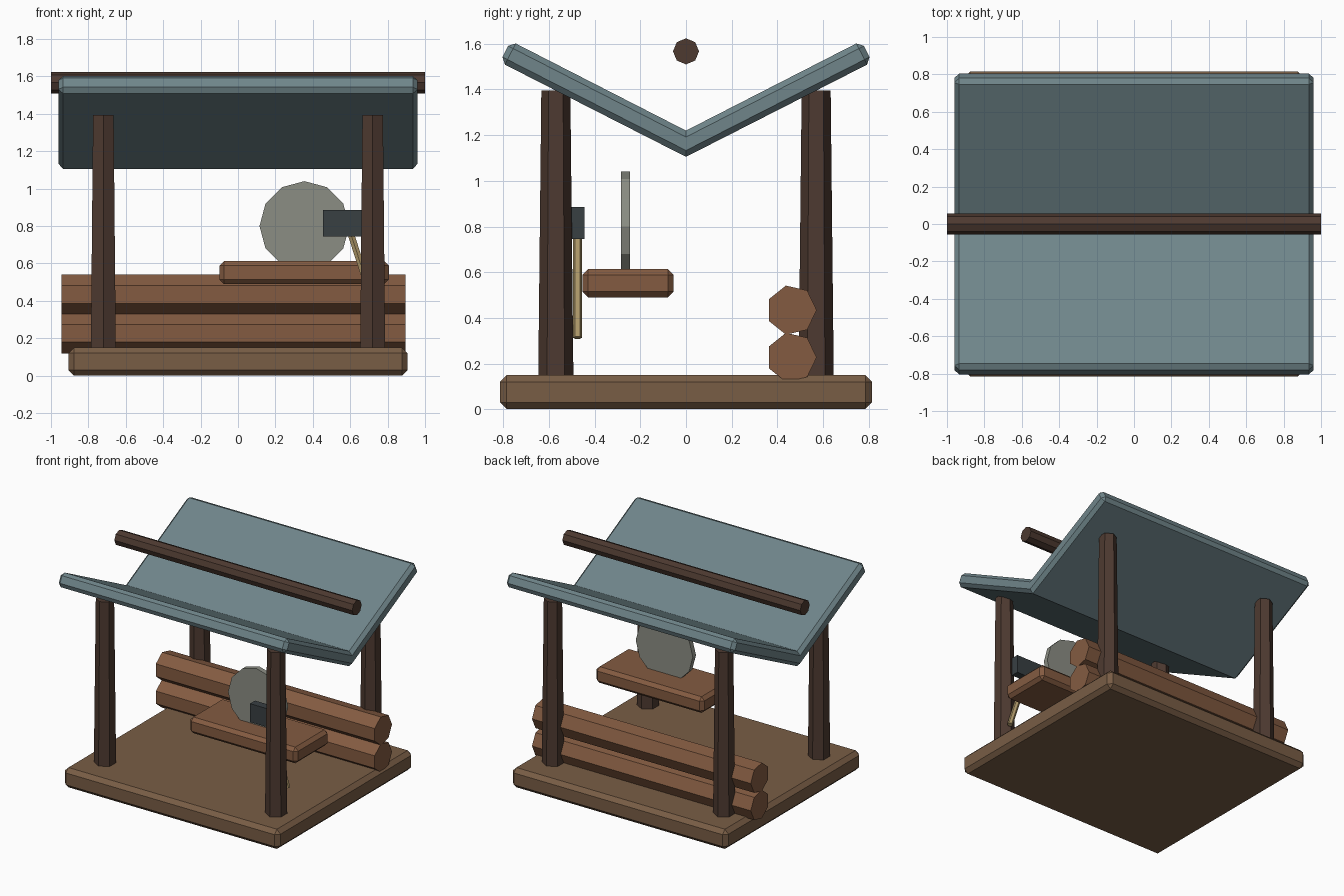
import bpy, bmesh, math
from mathutils import Vector

if "Cube" in bpy.data.objects:
    bpy.data.objects.remove(bpy.data.objects["Cube"])


def material(name, r, g, b):
    m = bpy.data.materials.new(name)
    m.diffuse_color = (r, g, b, 1)
    m.use_nodes = True
    m.node_tree.nodes["Principled BSDF"].inputs["Base Color"].default_value = m.diffuse_color
    return m


PLANK = material("plank_wood", 0.19, 0.11, 0.06)
LOG = material("log_wood", 0.23, 0.105, 0.053)
DARK = material("dark_timber", 0.075, 0.042, 0.03)
SLATE = material("slate_roof", 0.16, 0.235, 0.255)
STONE = material("grey_stone", 0.26, 0.27, 0.23)
IRON = material("iron", 0.04, 0.05, 0.055)
PALE = material("pale_wood", 0.42, 0.31, 0.14)


def finish(name, bm, mat, chamfer=0):
    bmesh.ops.recalc_face_normals(bm, faces=bm.faces)
    me = bpy.data.meshes.new(name)
    bm.to_mesh(me)
    bm.free()
    me.materials.append(mat)
    ob = bpy.data.objects.new(name, me)
    bpy.context.collection.objects.link(ob)
    if chamfer:
        mod = ob.modifiers.new("chamfer", 'BEVEL')
        mod.width = chamfer
        mod.segments = 1
        mod.limit_method = 'ANGLE'
        mod.angle_limit = math.radians(60)
    return ob


def extrude_x(name, profile, x0, x1, mat, chamfer=0):
    """Extrude a closed (y, z) profile from x0 to x1."""
    bm = bmesh.new()
    a = [bm.verts.new((x0, y, z)) for y, z in profile]
    b = [bm.verts.new((x1, y, z)) for y, z in profile]
    n = len(a)
    bm.faces.new(a)
    bm.faces.new(b)
    for i in range(n):
        j = (i + 1) % n
        bm.faces.new((a[i], a[j], b[j], b[i]))
    return finish(name, bm, mat, chamfer)


def box(name, lo, hi, mat, chamfer=0):
    profile = [(lo[1], lo[2]), (hi[1], lo[2]), (hi[1], hi[2]), (lo[1], hi[2])]
    return extrude_x(name, profile, lo[0], hi[0], mat, chamfer)


def prism(name, sides, r0, r1, p0, p1, corner, mat):
    """Tapered n-gon bar from p0 to p1; its first corner points along 'corner'."""
    p0, p1 = Vector(p0), Vector(p1)
    axis = (p1 - p0).normalized()
    u = Vector(corner)
    u = (u - axis * u.dot(axis)).normalized()
    v = axis.cross(u)
    bm = bmesh.new()
    rings = []
    for p, r in ((p0, r0), (p1, r1)):
        rings.append([bm.verts.new(p + r * (u * math.cos(t) + v * math.sin(t)))
                      for t in (math.tau * i / sides for i in range(sides))])
        bm.faces.new(rings[-1])
    for i in range(sides):
        j = (i + 1) % sides
        bm.faces.new((rings[0][i], rings[0][j], rings[1][j], rings[1][i]))
    return finish(name, bm, mat)


Y, Z = (0, 1, 0), (0, 0, 1)

# Floor platform
box("floor", (-0.907, -0.815, 0), (0.907, 0.815, 0.15), PLANK, 0.03)

# Four tapered hexagonal posts
for sy, row in ((-1, "front"), (1, "back")):
    for sx, side in ((-1, "left"), (1, "right")):
        x, y = 0.72 * sx, 0.57 * sy
        prism(f"{row}_{side}_post", 6, 0.077, 0.0635, (x, y, 0.14), (x, y, 1.395), Y, DARK)

# V-shaped roof and the beam above its valley
extrude_x("roof", [(0, 1.105), (0.815, 1.52), (0.768, 1.613), (0, 1.22),
                   (-0.768, 1.613), (-0.815, 1.52)], -0.96, 0.96, SLATE, 0.025)
prism("ridge_beam", 8, 0.057, 0.057, (-1, 0, 1.567), (1, 0, 1.567), Z, DARK)

# Stacked logs at the back
for name, z in (("lower_log", 0.227), ("upper_log", 0.434)):
    prism(name, 7, 0.11, 0.11, (-0.945, 0.462, z), (0.895, 0.462, z), Y, LOG)

# Workbench top and grindstone
box("bench_top", (-0.1, -0.454, 0.49), (0.807, -0.054, 0.613), LOG, 0.025)
prism("grindstone", 12, 0.24, 0.24, (0.355, -0.284, 0.8), (0.355, -0.246, 0.8), Z, STONE)

# Hammer hanging beside the front right post
box("hammer_head", (0.455, -0.505, 0.745), (0.705, -0.445, 0.885), IRON)
prism("hammer_handle", 6, 0.02, 0.02, (0.748, -0.475, 0.313), (0.583, -0.475, 0.82), Y, PALE)
